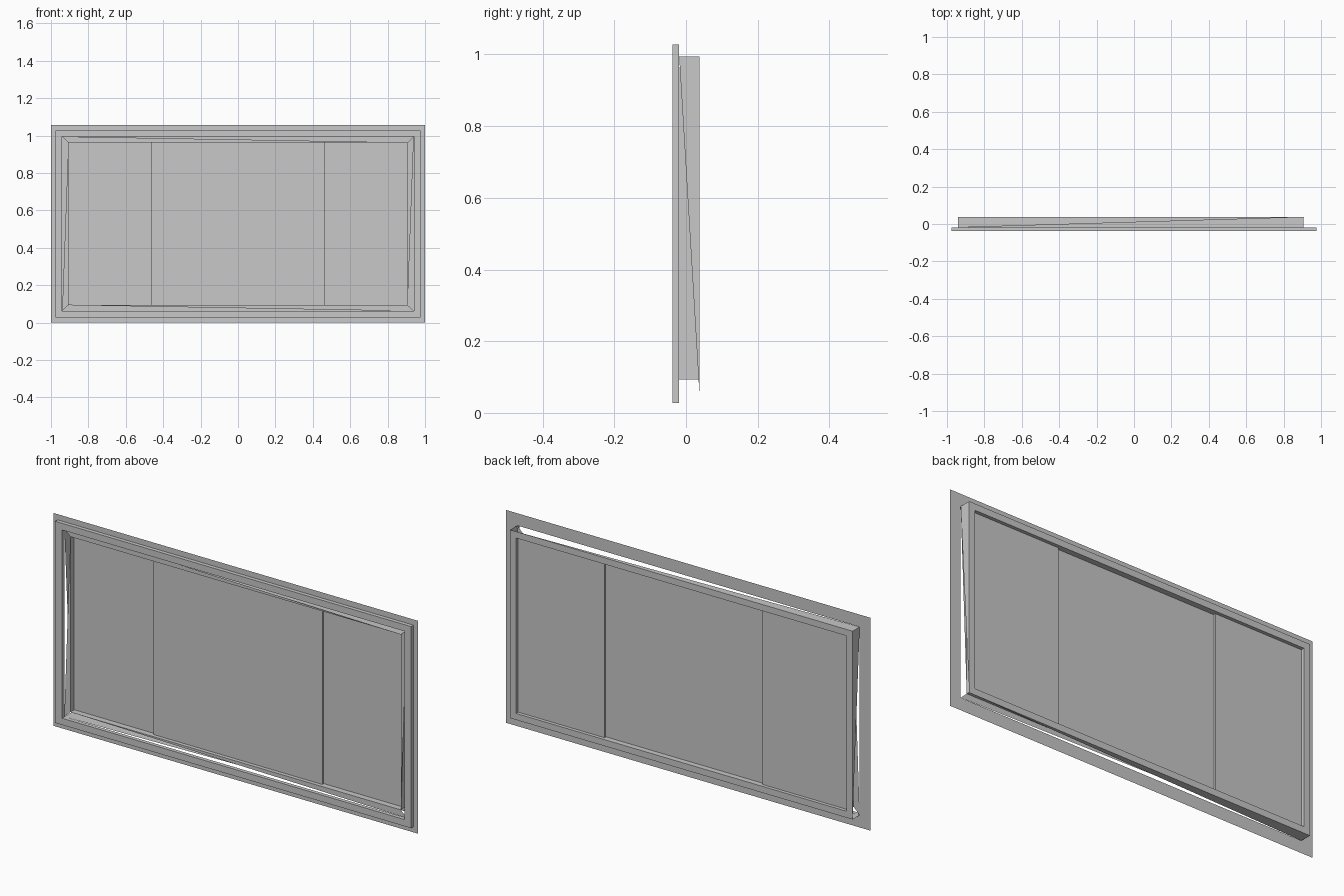
import bpy
import bmesh

if "Cube" in bpy.data.objects:
    bpy.data.objects.remove(bpy.data.objects["Cube"])

MID = 0.528  # height of the window centre

grey = bpy.data.materials.new("light grey")
grey.use_nodes = True
colour = (0.58, 0.58, 0.58, 1)
grey.diffuse_color = colour
grey.node_tree.nodes["Principled BSDF"].inputs["Base Color"].default_value = colour


def rect(half_w, half_h, y):
    """Corners in order: top left, top right, bottom right, bottom left."""
    return [(sx * half_w, y, MID + sz * half_h)
            for sx, sz in ((-1, 1), (1, 1), (1, -1), (-1, -1))]


def bands(*loops):
    """Quads joining each corner loop to the next one."""
    faces = []
    for a, b in zip(loops, loops[1:]):
        for i in range(4):
            j = (i + 1) % 4
            faces.append((a[i], a[j], b[j], b[i]))
    return faces


def finish(name, bm):
    mesh = bpy.data.meshes.new(name)
    bm.to_mesh(mesh)
    bm.free()
    mesh.materials.append(grey)
    bpy.context.collection.objects.link(bpy.data.objects.new(name, mesh))


def build(name, faces):
    bm = bmesh.new()
    for face in faces:
        bm.faces.new([bm.verts.new(p) for p in face])
    bmesh.ops.remove_doubles(bm, verts=bm.verts, dist=0.0001)
    bmesh.ops.recalc_face_normals(bm, faces=bm.faces)
    finish(name, bm)


def panel(name, x0, x1, y0, y1, half_h):
    bm = bmesh.new()
    bmesh.ops.create_cube(bm, size=1)
    for v in bm.verts:
        v.co = (x0 if v.co.x < 0 else x1,
                y0 if v.co.y < 0 else y1,
                MID + 2 * half_h * v.co.z)
    finish(name, bm)


FRONT, WALL, BACK = -0.038, -0.019, 0.037
OUT = (0.94, 0.467)
IN = (0.907, 0.435)

# Flat flange against the wall
build("wall_flange", bands(rect(1, MID, WALL), rect(*OUT, WALL)))

# Raised trim in front of the flange
build("front_trim", bands(rect(0.977, 0.5, WALL), rect(0.977, 0.5, FRONT),
                          rect(*OUT, FRONT), rect(*OUT, WALL)))

# Window frame: whole lining and back, half-open front and outer sides
outer_front, outer_back = rect(*OUT, WALL), rect(*OUT, BACK)
inner_front, inner_back = rect(*IN, WALL), rect(*IN, BACK)
frame = bands(inner_front, inner_back, outer_back)
for i in range(4):
    j = (i + 1) % 4
    frame.append((outer_front[i], inner_front[i], inner_front[j]))
    tip = i if i < 2 else j
    frame.append((outer_front[tip], outer_back[i], outer_back[j]))
build("window_frame", frame)

# Panes: the middle one sits ahead of the two side ones
panel("middle_pane", -0.463, 0.463, 0.0, 0.009, IN[1])
for side, s in (("left", 1), ("right", -1)):
    x0, x1 = sorted((s * 0.433, s * IN[0]))
    panel(side + "_pane", x0, x1, 0.011, 0.02, IN[1])
